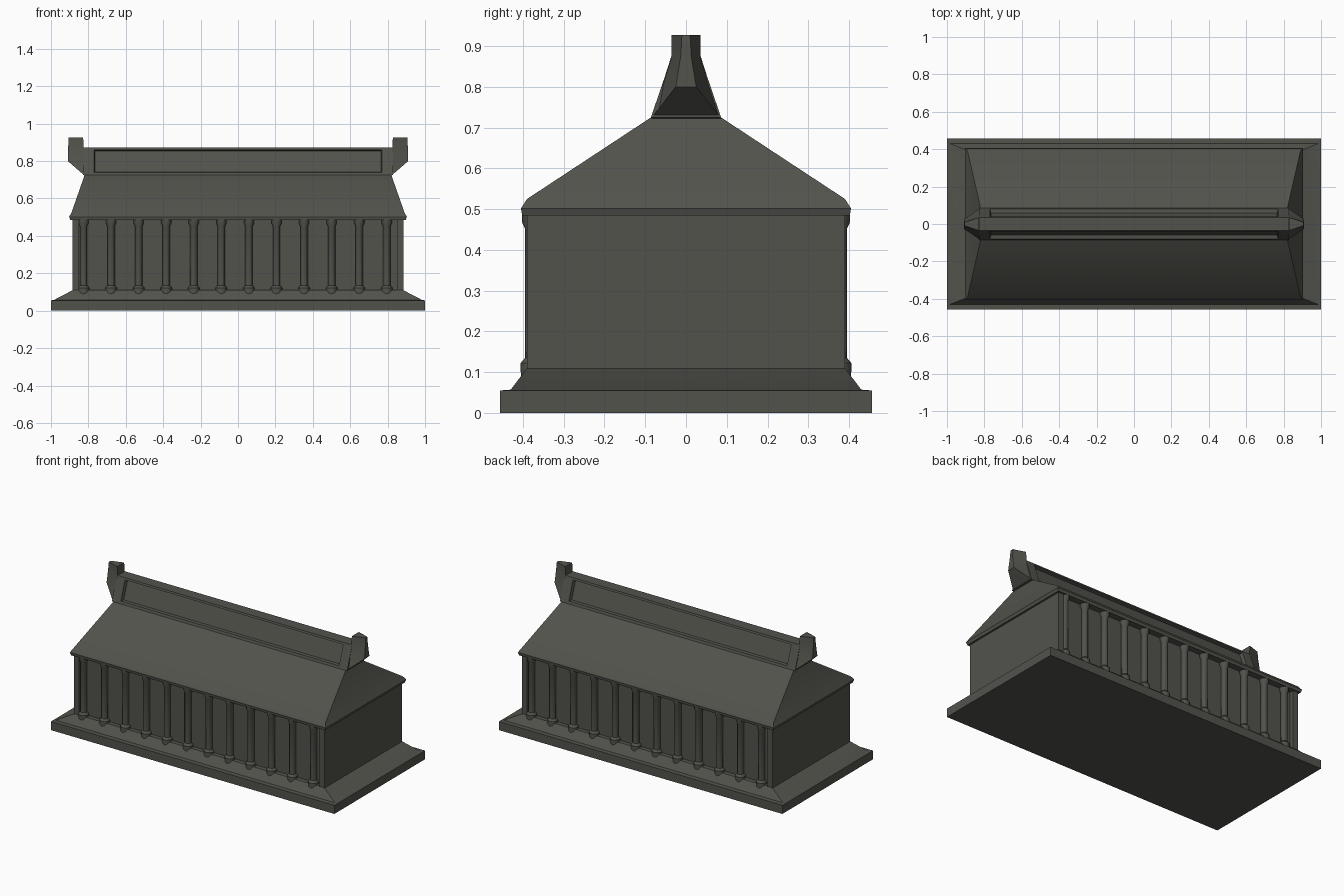
import bpy, bmesh, math

if "Cube" in bpy.data.objects:
    bpy.data.objects.remove(bpy.data.objects["Cube"])

stone = bpy.data.materials.new("dark_stone")
stone.diffuse_color = (0.085, 0.085, 0.073, 1)
stone.use_nodes = True
stone.node_tree.nodes["Principled BSDF"].inputs["Base Color"].default_value = stone.diffuse_color


def finish(name, bm, mirror=None):
    bmesh.ops.recalc_face_normals(bm, faces=bm.faces)
    me = bpy.data.meshes.new(name)
    bm.to_mesh(me)
    bm.free()
    me.materials.append(stone)
    ob = bpy.data.objects.new(name, me)
    bpy.context.collection.objects.link(ob)
    if mirror:
        mod = ob.modifiers.new("mirror", 'MIRROR')
        mod.use_axis = mirror
    bpy.ops.object.select_all(action='DESELECT')
    ob.select_set(True)
    bpy.context.view_layer.objects.active = ob
    bpy.ops.object.shade_smooth_by_angle(angle=math.radians(30))
    return ob


def loft(name, rings, mirror=None, start=True):
    """Skin a list of closed rings and cap the ends."""
    bm = bmesh.new()
    vs = [[bm.verts.new(p) for p in r] for r in rings]
    n = len(rings[0])
    for a, b in zip(vs, vs[1:]):
        for i in range(n):
            j = (i + 1) % n
            bm.faces.new((a[i], a[j], b[j], b[i]))
    if start:
        bm.faces.new(vs[0])
    bm.faces.new(vs[-1])
    return finish(name, bm, mirror)


def rect(x, y, z):
    return [(-x, -y, z), (x, -y, z), (x, y, z), (-x, y, z)]


# stepped base with sloping top
loft("base", [rect(1, .457, 0), rect(1, .457, .055), rect(.985, .43, .057),
              rect(.883, .39, .11)])

# recessed long walls and full-depth end walls
loft("hall_walls", [rect(.87, .362, .1), rect(.87, .362, .49)])
loft("end_walls", [[(.85, -.39, z), (.885, -.39, z), (.885, .39, z), (.85, .39, z)]
                   for z in (.1, .49)], mirror=(True, False, False))

# columns: twelve per long side, back row is the front row turned half round
profile = [(.03, .08), (.031, .122), (.02, .135), (.02, .452), (.027, .467), (.027, .49)]
for side, label in ((1, "front"), (-1, "back")):
    for k in range(12):
        cx, cy = side * (-.826 + .1474 * k), -.375 * side
        loft(f"{label}_column_{k + 1}",
             [[(cx + r * math.cos(a * math.pi / 6), cy + r * math.sin(a * math.pi / 6), z)
               for a in range(12)] for r, z in profile])

# hipped roof with a thin eave
loft("roof", [rect(.897, .402, .484), rect(.903, .405, .502), rect(.89, .39, .525),
              rect(.82, .086, .725)])


# ridge with a sunken panel on each long side
def side_quad(x, z0, z1, y0, y1):
    return [(-x, -y0, z0), (x, -y0, z0), (x, -y1, z1), (-x, -y1, z1)]


loft("ridge", [side_quad(.83, .725, .872, 0, 0), side_quad(.83, .725, .872, .086, .036),
               side_quad(.77, .74, .86, .081, .040), side_quad(.765, .742, .855, .06, .018)],
     mirror=(False, True, False), start=False)


# flared finials at the ridge ends, narrowing outwards
def section(z, xi, yi, xo, yo):
    return [(xi, -yi, z), (xo, -yo, z), (xo, yo, z), (xi, yi, z)]


loft("ridge_finials", [section(.722, .79, .086, .82, .086), section(.80, .82, .06, .91, .025),
                       section(.875, .825, .036, .908, .013), section(.927, .828, .035, .905, .01)],
     mirror=(True, False, False))
